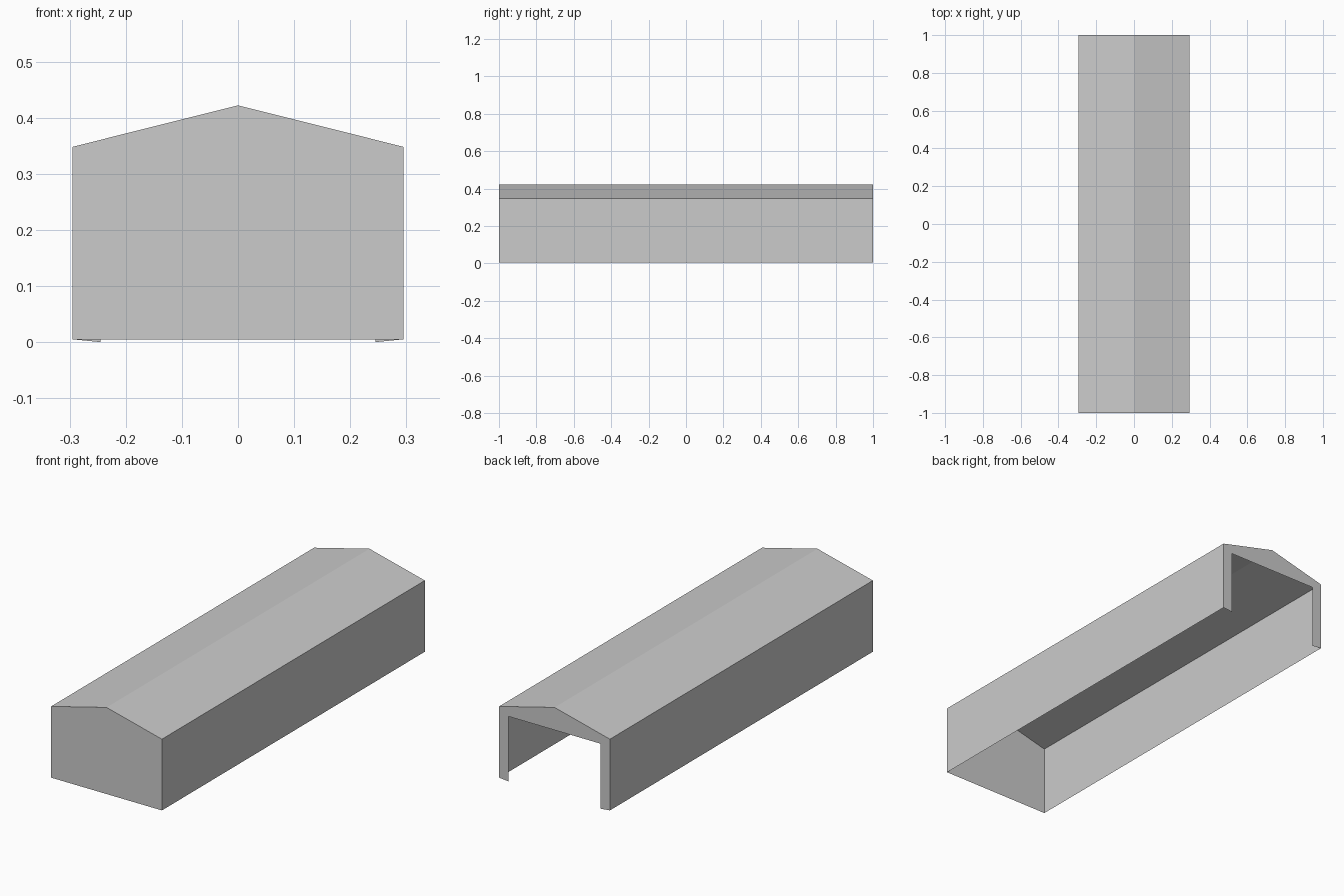
import bpy

if "Cube" in bpy.data.objects:
    bpy.data.objects.remove(bpy.data.objects["Cube"])

W, L = 0.295, 1.0                      # half width, half length
BASE, EAVE, RIDGE = 0.005, 0.348, 0.422
DOOR_W, DOOR_H = 0.245, 0.313          # half width and top of the back opening

grey = bpy.data.materials.new("plain grey")
grey.diffuse_color = (0.6, 0.6, 0.6, 1)
grey.use_nodes = True
grey.node_tree.nodes["Principled BSDF"].inputs["Base Color"].default_value = grey.diffuse_color


def sheet(name, verts, faces):
    """Thin single-sided panel object."""
    mesh = bpy.data.meshes.new(name)
    mesh.from_pydata(verts, [], faces)
    mesh.materials.append(grey)
    obj = bpy.data.objects.new(name, mesh)
    bpy.context.collection.objects.link(obj)
    return obj


# Side walls and roof slopes, mirrored left and right
for side, s in (("right", 1), ("left", -1)):
    order = (0, 1, 2, 3)[::s]
    sheet(side + "_wall", [(s * W, -L, BASE), (s * W, L, BASE),
                           (s * W, L, EAVE), (s * W, -L, EAVE)], [order])
    sheet(side + "_roof", [(s * W, -L, EAVE), (s * W, L, EAVE),
                           (0, L, RIDGE), (0, -L, RIDGE)], [order])

# Closed front gable wall
sheet("front_wall", [(-W, -L, BASE), (W, -L, BASE), (W, -L, EAVE),
                     (0, -L, RIDGE), (-W, -L, EAVE)], [(0, 1, 2, 3, 4)])

# Back gable frame around the wide opening: two posts and a lintel
sheet("back_frame",
      [(W, L, BASE), (DOOR_W, L, 0), (DOOR_W, L, DOOR_H), (W, L, EAVE),
       (-W, L, BASE), (-DOOR_W, L, 0), (-DOOR_W, L, DOOR_H), (-W, L, EAVE),
       (0, L, RIDGE)],
      [(0, 1, 2, 3), (4, 7, 6, 5), (3, 2, 6, 7, 8)])
